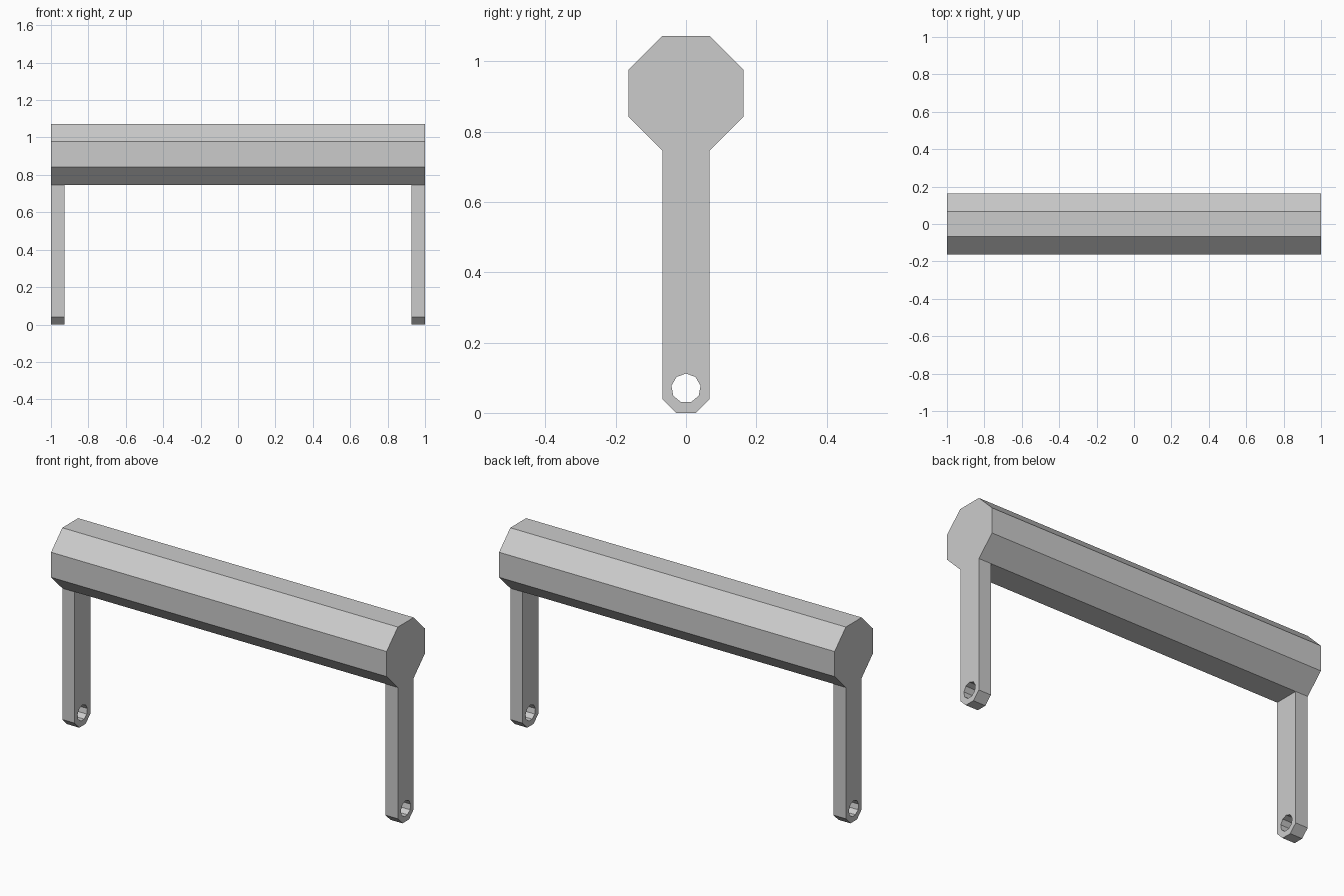
import bpy, bmesh
from math import sin, cos, tan, pi, radians

if "Cube" in bpy.data.objects:
    bpy.data.objects.remove(bpy.data.objects["Cube"])

HALF_LENGTH = 1.0
BAR_RADIUS = 0.163                      # centre to flat side
BAR_Z = 0.91
FLAT = BAR_RADIUS * tan(pi / 8)         # half of one octagon side, also half the leg depth
LEG_TOP = BAR_Z - BAR_RADIUS
LEG_THICK = 0.073
CHAMFER = 0.04
HOLE_Z, HOLE_RADIUS, HOLE_SIDES = 0.07, 0.042, 9

grey = bpy.data.materials.new("plain_grey")
grey.use_nodes = True
colour = (0.6, 0.6, 0.6, 1)
grey.diffuse_color = colour
grey.node_tree.nodes["Principled BSDF"].inputs["Base Color"].default_value = colour


def prism(name, profile, x0, x1):
    """Extrude a (y, z) profile along x."""
    bm = bmesh.new()
    face = bm.faces.new([bm.verts.new((x0, y, z)) for y, z in profile])
    moved = bmesh.ops.extrude_face_region(bm, geom=[face], use_keep_orig=True)["geom"]
    verts = [v for v in moved if isinstance(v, bmesh.types.BMVert)]
    bmesh.ops.translate(bm, verts=verts, vec=(x1 - x0, 0, 0))
    bmesh.ops.recalc_face_normals(bm, faces=bm.faces)
    mesh = bpy.data.meshes.new(name)
    bm.to_mesh(mesh)
    bm.free()
    mesh.materials.append(grey)
    obj = bpy.data.objects.new(name, mesh)
    bpy.context.collection.objects.link(obj)
    return obj


def ring(radius, sides, start, z):
    """Regular polygon in the yz plane."""
    angles = [start + 2 * pi * i / sides for i in range(sides)]
    return [(radius * cos(a), z + radius * sin(a)) for a in angles]


# Octagonal crossbar
prism("crossbar", ring(BAR_RADIUS / cos(pi / 8), 8, radians(22.5), BAR_Z),
      -HALF_LENGTH, HALF_LENGTH)

# Cutter for the pin holes through both feet
cutter = prism("pin_hole_cutter", ring(HOLE_RADIUS, HOLE_SIDES, pi / 2, HOLE_Z),
               -HALF_LENGTH - 0.1, HALF_LENGTH + 0.1)
cutter.hide_render = True
cutter.display_type = 'WIRE'

# Flat legs with chamfered feet
foot = FLAT - CHAMFER
leg_profile = [(-foot, 0), (foot, 0), (FLAT, CHAMFER), (FLAT, LEG_TOP),
               (-FLAT, LEG_TOP), (-FLAT, CHAMFER)]
legs = []
for side, sign in (("left", 1), ("right", -1)):
    leg = prism(side + "_leg", leg_profile,
                sign * (HALF_LENGTH - LEG_THICK), sign * HALF_LENGTH)
    cut = leg.modifiers.new("pin_hole", 'BOOLEAN')
    cut.operation = 'DIFFERENCE'
    cut.solver = 'EXACT'
    cut.object = cutter
    legs.append(leg)

# Bake the holes, then drop the cutter
bpy.context.view_layer.update()
depsgraph = bpy.context.evaluated_depsgraph_get()
for leg in legs:
    baked = bpy.data.meshes.new_from_object(leg.evaluated_get(depsgraph))
    leg.modifiers.clear()
    leg.data = baked
bpy.data.objects.remove(cutter)
